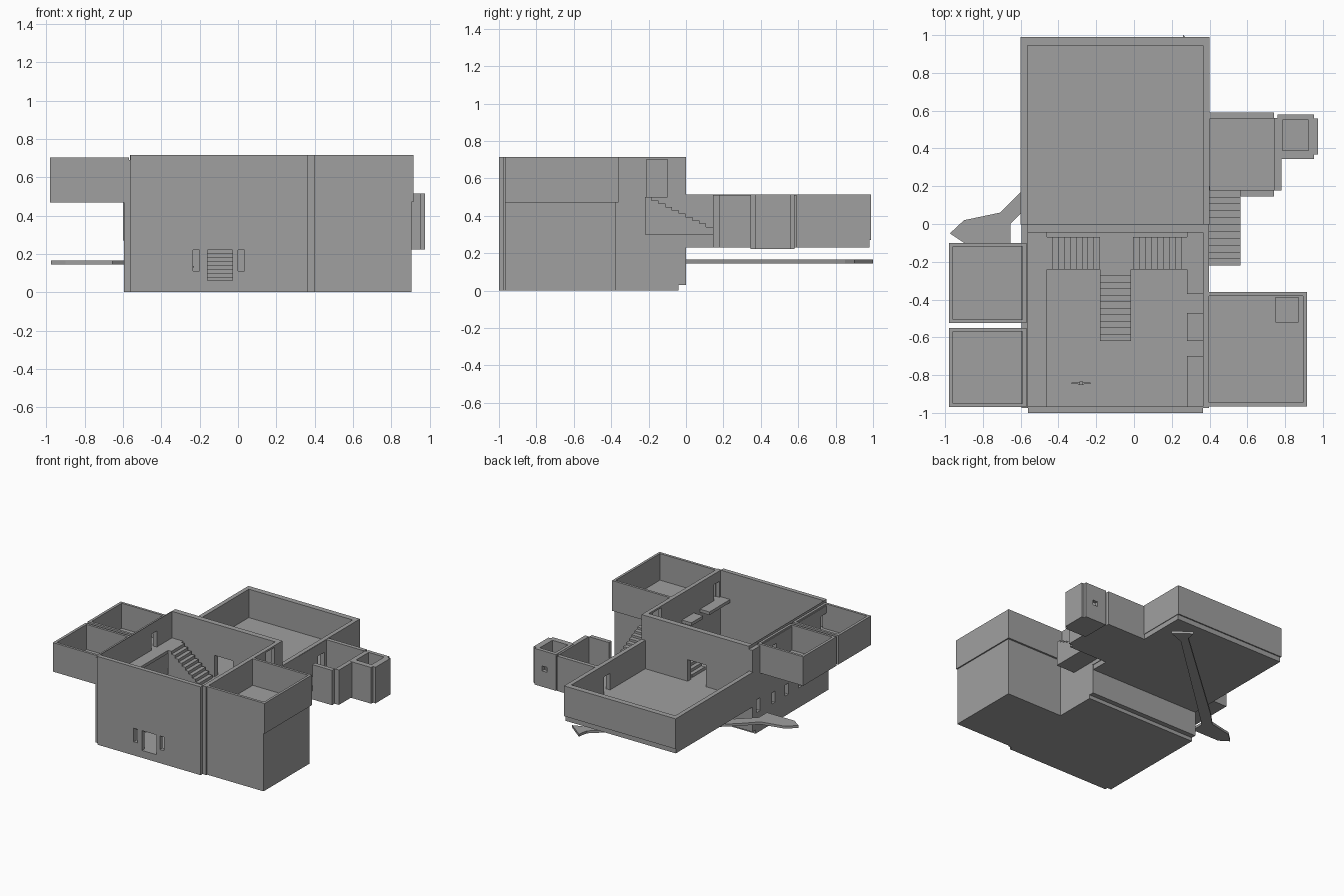
import bpy
import bmesh
from mathutils import Matrix, Vector

cube = bpy.data.objects.get("Cube")
if cube:
    bpy.data.objects.remove(cube, do_unlink=True)

stone = bpy.data.materials.new("plain grey")
stone.use_nodes = True
GREY = (0.35, 0.35, 0.35, 1)
stone.diffuse_color = GREY
stone.node_tree.nodes["Principled BSDF"].inputs["Base Color"].default_value = GREY


def finish(name, bm):
    bmesh.ops.recalc_face_normals(bm, faces=bm.faces)
    mesh = bpy.data.meshes.new(name)
    bm.to_mesh(mesh)
    bm.free()
    mesh.materials.append(stone)
    obj = bpy.data.objects.new(name, mesh)
    bpy.context.collection.objects.link(obj)
    return obj


def box(name, x, y, z, cuts=()):
    """Block given by its ranges, with box-shaped openings cut out of it."""
    bm = bmesh.new()
    lo, hi = Vector((x[0], y[0], z[0])), Vector((x[1], y[1], z[1]))
    size = Matrix.Diagonal((hi - lo).to_4d())
    bmesh.ops.create_cube(bm, size=1, matrix=Matrix.Translation((lo + hi) / 2) @ size)
    obj = finish(name, bm)
    for cut in cuts:
        cutter = box("cutter", *cut)
        cutter.hide_render = True
        mod = obj.modifiers.new("opening", 'BOOLEAN')
        mod.operation, mod.solver, mod.object = 'DIFFERENCE', 'EXACT', cutter
        with bpy.context.temp_override(object=obj, active_object=obj):
            bpy.ops.object.modifier_apply(modifier=mod.name)
        bpy.data.objects.remove(cutter, do_unlink=True)
    return obj


def prism(name, points, offset):
    """Closed outline pushed along an offset."""
    bm = bmesh.new()
    face = bm.faces.new([bm.verts.new(p) for p in points])
    new = bmesh.ops.extrude_face_region(bm, geom=[face])["geom"]
    verts = [v for v in new if isinstance(v, bmesh.types.BMVert)]
    bmesh.ops.translate(bm, verts=verts, vec=offset)
    return finish(name, bm)


def stairs(name, axis, start, end, side, low, high, base, count):
    """Solid flight rising from start to end along an axis."""
    run, rise = (end - start) / count, (high - low) / count
    outline = [(start, base)]
    for i in range(count):
        top = low + (i + 1) * rise
        outline += [(start + i * run, top), (start + (i + 1) * run, top)]
    outline.append((end, base))
    width = side[1] - side[0]
    if axis == 'y':
        return prism(name, [(side[0], a, h) for a, h in outline], (width, 0, 0))
    return prism(name, [(a, side[0], h) for a, h in outline], (0, width, 0))


FLOOR, MID, UPPER, TOP = 0.06, 0.285, 0.5, 0.715

# Hall shell: interior, corner notches, then doors and windows
hall_cuts = [
    ((-0.56, 0.365), (-0.965, -0.045), (FLOOR, 1)),
    ((-0.7, -0.56), (-1.1, -0.975), (-1, 1)),
    ((0.365, 0.5), (-1.1, -0.975), (-1, 1)),
    ((-1, 1), (-0.04, 0.1), (-1, 0.03)),
    ((-0.7, -0.563), (-1.1, 0.1), (0.69, 1)),
    ((-0.16, -0.03), (-1.1, -0.9), (FLOOR, 0.22)),
    ((-0.235, -0.2), (-1.1, -0.9), (0.11, 0.22)),
    ((0, 0.035), (-1.1, -0.9), (0.11, 0.22)),
    ((-0.18, -0.015), (-0.1, 0.1), (MID, 0.46)),
    ((0.3, 0.5), (-0.21, -0.1), (UPPER, 0.7)),
    ((0.3, 0.5), (-0.95, -0.88), (UPPER, 0.63)),
    ((-0.7, -0.5), (-0.31, -0.24), (UPPER, 0.63)),
    ((-0.7, -0.5), (-0.95, -0.88), (UPPER, 0.63)),
    ((-0.7, -0.5), (-0.1, -0.05), (0.165, 0.27)),
]
for y in (-0.27, -0.44, -0.61, -0.77):
    hall_cuts.append(((-0.7, -0.5), (y - 0.02, y + 0.02), (0.16, 0.25)))
box("hall_shell", (-0.595, 0.398), (-1, 0), (0, TOP), hall_cuts)

# Balconies inside the hall
box("left_balcony", (-0.565, -0.46), (-0.966, -0.044), (0.475, UPPER))
for i, y in enumerate([(-0.37, -0.044), (-0.62, -0.47), (-0.966, -0.7)]):
    box(f"right_balcony_{i + 1}", (0.28, 0.367), y, (0.475, UPPER))

# Split staircase
flight = (-0.24, -0.07)
stairs("main_stairs", 'y', -0.62, -0.24, (-0.18, -0.015), FLOOR, MID, FLOOR, 11)
box("stair_landing", (-0.18, -0.005), (-0.24, -0.044), (FLOOR, MID))
stairs("left_flight", 'x', -0.18, -0.46, flight, MID, UPPER, FLOOR, 9)
stairs("right_flight", 'x', -0.005, 0.28, flight, MID, UPPER, FLOOR, 9)
for name, x in (("left", (-0.46, -0.18)), ("right", (-0.005, 0.28))):
    box(name + "_flight_backing", x, (-0.07, -0.044), (FLOOR, MID))

# Tall annex with a shaft in its floor
box("annex_base", (0.38, 0.905), (-0.965, -0.375), (0, UPPER),
    [((0.75, 0.87), (-0.52, -0.39), (FLOOR, 1))])
box("annex_walls", (0.38, 0.915), (-0.967, -0.36), (0.47, TOP),
    [((0.395, 0.895), (-0.945, -0.38), (0.4, 1)),
     ((0.3, 0.396), (-0.95, -0.88), (UPPER, 0.63))])

# Two raised rooms on the left side
for name, y in (("front", (-0.97, -0.55)), ("back", (-0.525, -0.1))):
    door = -0.95 if name == "front" else -0.31
    box(f"left_{name}_room", (-0.98, -0.57), y, (0.468, 0.703),
        [((-0.958, -0.59), (y[0] + 0.02, y[1] - 0.02), (UPPER, 1)),
         ((-0.7, -0.5), (door, door + 0.07), (UPPER, 0.63))])

# Large back room
box("back_room_base", (-0.595, 0.395), (-0.045, 0.98), (0.23, MID))
box("back_room_walls", (-0.6, 0.4), (-0.002, 0.99), (0.27, 0.515),
    [((-0.565, 0.365), (-0.1, 0.945), (0.2, 1)),
     ((0.3, 0.5), (0.45, 0.53), (MID, 0.42))])

# Outside stairs and the side room
stairs("outside_stairs", 'y', 0.18, -0.22, (0.39, 0.565), MID + 0.02, UPPER, MID + 0.015, 11)
box("side_room", (0.392, 0.78), (0.145, 0.59), (0.23, 0.512),
    [((0.402, 0.745), (0.18, 0.558), (MID, 1)),
     ((0.742, 1), (0, 0.178), (0, 1)),
     ((0.742, 1), (0.562, 1), (0, 1)),
     ((0.4, 0.565), (0.1, 0.2), (MID + 0.015, 1)),
     ((0.3, 0.42), (0.45, 0.53), (MID, 0.42)),
     ((0.7, 0.8), (0.42, 0.5), (MID, 0.42))])

# Small end room with notched corners and a little window
box("end_room", (0.76, 0.975), (0.345, 0.58), (0.222, 0.515),
    [((0.785, 0.925), (0.39, 0.55), (MID, 1)),
     ((0.952, 1), (0.3, 0.368), (0, 1)),
     ((0.952, 1), (0.558, 1), (0, 1)),
     ((0.84, 0.885), (0.5, 0.7), (0.35, 0.39)),
     ((0.7, 0.8), (0.42, 0.5), (MID, 0.42))])

# Thin walkway running diagonally beneath the back room
path = [(0.26, 1), (0.245, 0.92), (-0.6, 0.17), (-0.71, 0.06), (-0.9, 0.02),
        (-0.975, -0.05), (-0.9, -0.1), (-0.655, -0.1), (-0.655, 0.0),
        (-0.595, 0.06), (0.26, 0.85), (0.39, 0.9)]
prism("walkway", [(x, y, 0.145) for x, y in path], (0, 0, 0.02))

# Small standing figure on the hall floor
for side in (-1, 1):
    x = -0.28 + side * 0.01
    box("figure_leg", (x - 0.006, x + 0.006), (-0.85, -0.838), (FLOOR, 0.1))
box("figure_body", (-0.296, -0.264), (-0.851, -0.837), (0.1, 0.14))
box("figure_arms", (-0.33, -0.23), (-0.848, -0.84), (0.128, 0.137))
box("figure_head", (-0.289, -0.271), (-0.853, -0.835), (0.142, 0.163))
